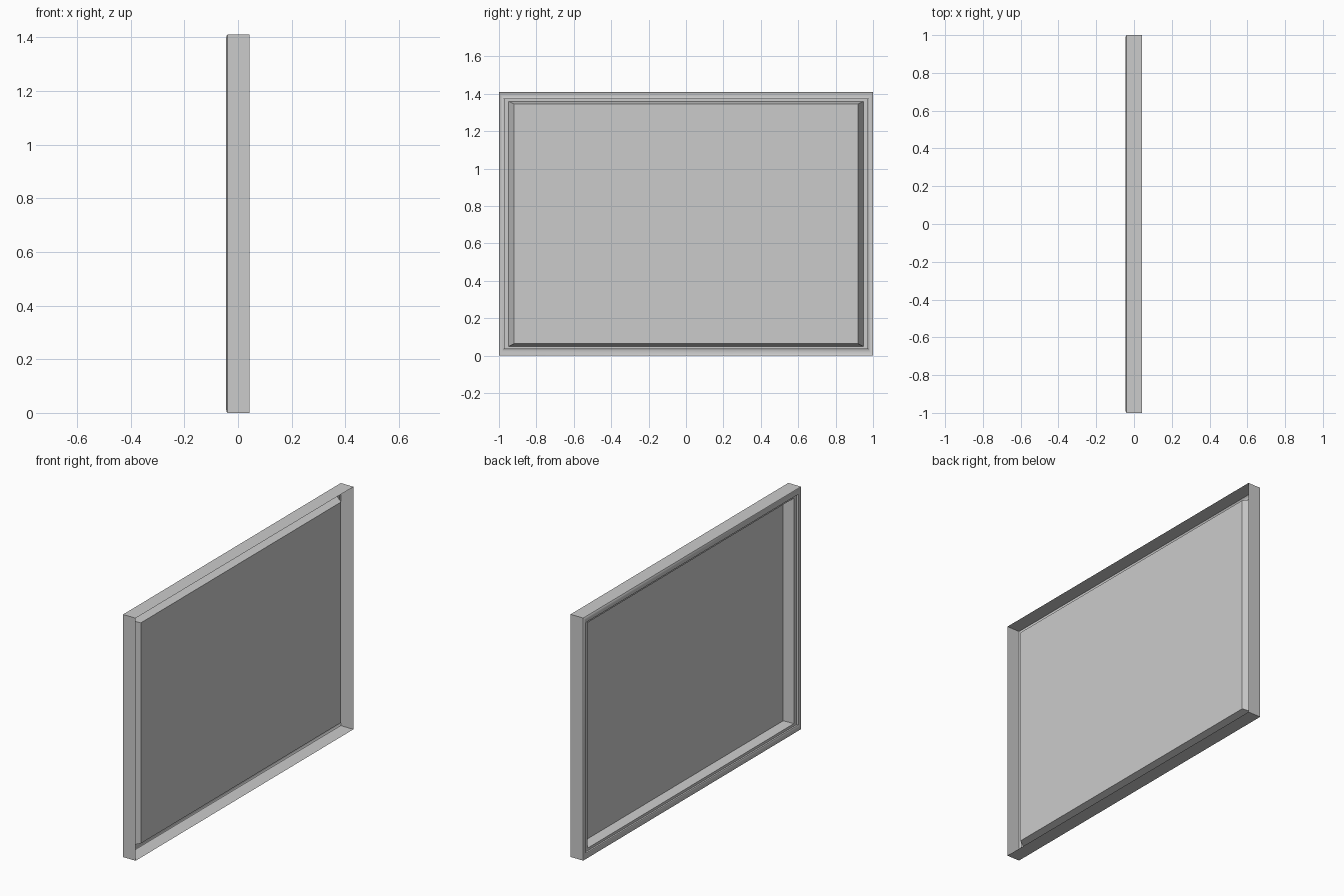
import bpy, bmesh

if "Cube" in bpy.data.objects:
    bpy.data.objects.remove(bpy.data.objects["Cube"])

HALF_Y, HEIGHT = 1.0, 1.41


def loop_coords(my, mz, x):
    """Rectangle inset by side margin my and top/bottom margin mz at depth x."""
    y = HALF_Y - my
    return [(x, -y, mz), (x, y, mz), (x, y, HEIGHT - mz), (x, -y, HEIGHT - mz)]


def make_object(name, bm):
    mesh = bpy.data.meshes.new(name)
    bm.to_mesh(mesh)
    bm.free()
    ob = bpy.data.objects.new(name, mesh)
    bpy.context.collection.objects.link(ob)
    return ob


# Moulding cross-section: side margin, top/bottom margin, depth
# (outer wall, rounded rim, small step, ledge, slope to the panel; open at +x)
profile = [
    (0, 0, 0.042), (0, 0, -0.039),
    (0.003, 0.004, -0.042), (0.008, 0.011, -0.044), (0.014, 0.019, -0.045),
    (0.020, 0.027, -0.044), (0.026, 0.035, -0.040),
    (0.026, 0.035, -0.030), (0.052, 0.050, -0.030), (0.080, 0.064, 0.019),
]

# Frame moulding: sweep the section round the rectangle
bm = bmesh.new()
loops = [[bm.verts.new(c) for c in loop_coords(*p)] for p in profile]
for a, b in zip(loops, loops[1:]):
    for i in range(4):
        j = (i + 1) % 4
        bm.faces.new((a[i], b[i], b[j], a[j]))
bm.normal_update()
frame = make_object("frame_moulding", bm)

# Flat panel held in the frame, facing -x
bm = bmesh.new()
bm.faces.new([bm.verts.new(c) for c in reversed(loop_coords(*profile[-1]))])
panel = make_object("picture_panel", bm)

# Smooth the rounded rim only
bpy.context.view_layer.objects.active = frame
frame.select_set(True)
bpy.ops.object.shade_smooth_by_angle(angle=0.6)
